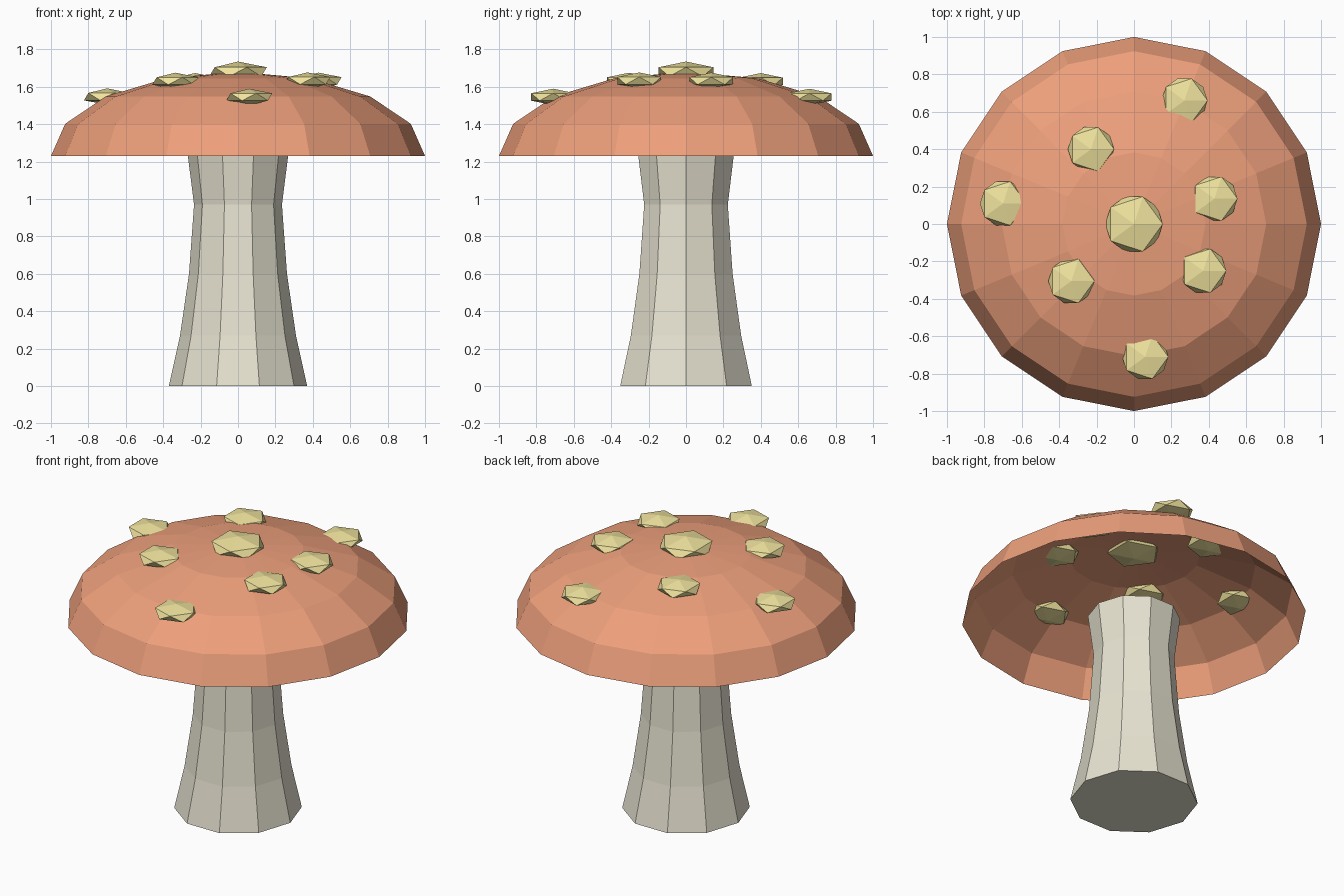
import bpy, bmesh
from math import sin, cos, pi, sqrt
from mathutils import Matrix

if "Cube" in bpy.data.objects:
    bpy.data.objects.remove(bpy.data.objects["Cube"])

CAP_Z, CAP_H = 1.23, 0.45


def material(name, rgb):
    m = bpy.data.materials.new(name)
    m.diffuse_color = (*rgb, 1)
    m.use_nodes = True
    m.node_tree.nodes["Principled BSDF"].inputs["Base Color"].default_value = m.diffuse_color
    return m


def finish(bm, name, mat):
    me = bpy.data.meshes.new(name)
    bm.to_mesh(me)
    bm.free()
    me.materials.append(mat)
    ob = bpy.data.objects.new(name, me)
    bpy.context.collection.objects.link(ob)
    return ob


def lathe(name, profile, sides, mat, tip=None, closed=False):
    """Faceted revolve of (radius, z) points, bottom to top."""
    bm = bmesh.new()
    rings = [[bm.verts.new((r * cos(2 * pi * i / sides), r * sin(2 * pi * i / sides), z))
              for i in range(sides)] for r, z in profile]
    for a, b in zip(rings, rings[1:]):
        for i in range(sides):
            j = (i + 1) % sides
            bm.faces.new((a[i], a[j], b[j], b[i]))
    if tip is not None:
        t = bm.verts.new((0, 0, tip))
        for i in range(sides):
            bm.faces.new((rings[-1][i], rings[-1][(i + 1) % sides], t))
    if closed:
        bm.faces.new(rings[0][::-1])
        bm.faces.new(rings[-1])
    return finish(bm, name, mat)


cap_mat = material("cap_orange", (0.85, 0.35, 0.20))
stem_mat = material("stem_cream", (0.80, 0.77, 0.64))
spot_mat = material("spot_yellow", (0.87, 0.77, 0.34))

# Stem: ten-sided, flared at foot and top
lathe("stem", [(0.37, 0), (0.31, 0.27), (0.262, 0.6), (0.235, 0.97), (0.268, 1.23)],
      10, stem_mat, closed=True)

# Cap: open flattened half dome, 16 sides
lathe("cap", [(cos(k * pi / 8), CAP_Z + CAP_H * sin(k * pi / 8)) for k in range(4)],
      16, cap_mat, tip=CAP_Z + CAP_H)

# Spots: flattened icosahedra sitting in the cap surface (x, y, radius)
spots = [(0, 0, 0.172),
         (0.43, 0.135, 0.138), (-0.23, 0.40, 0.138),
         (-0.335, -0.305, 0.138), (0.37, -0.25, 0.138),
         (0.27, 0.66, 0.138), (-0.70, 0.11, 0.138), (0.06, -0.71, 0.138)]
for n, (x, y, r) in enumerate(spots, 1):
    z = CAP_Z + CAP_H * sqrt(1 - x * x - y * y)
    bm = bmesh.new()
    bmesh.ops.create_icosphere(bm, subdivisions=1, radius=r)
    bm.transform(Matrix.Translation((x, y, z)) @ Matrix.Diagonal((1, 1, 0.32, 1)))
    finish(bm, f"spot_{n}", spot_mat)
